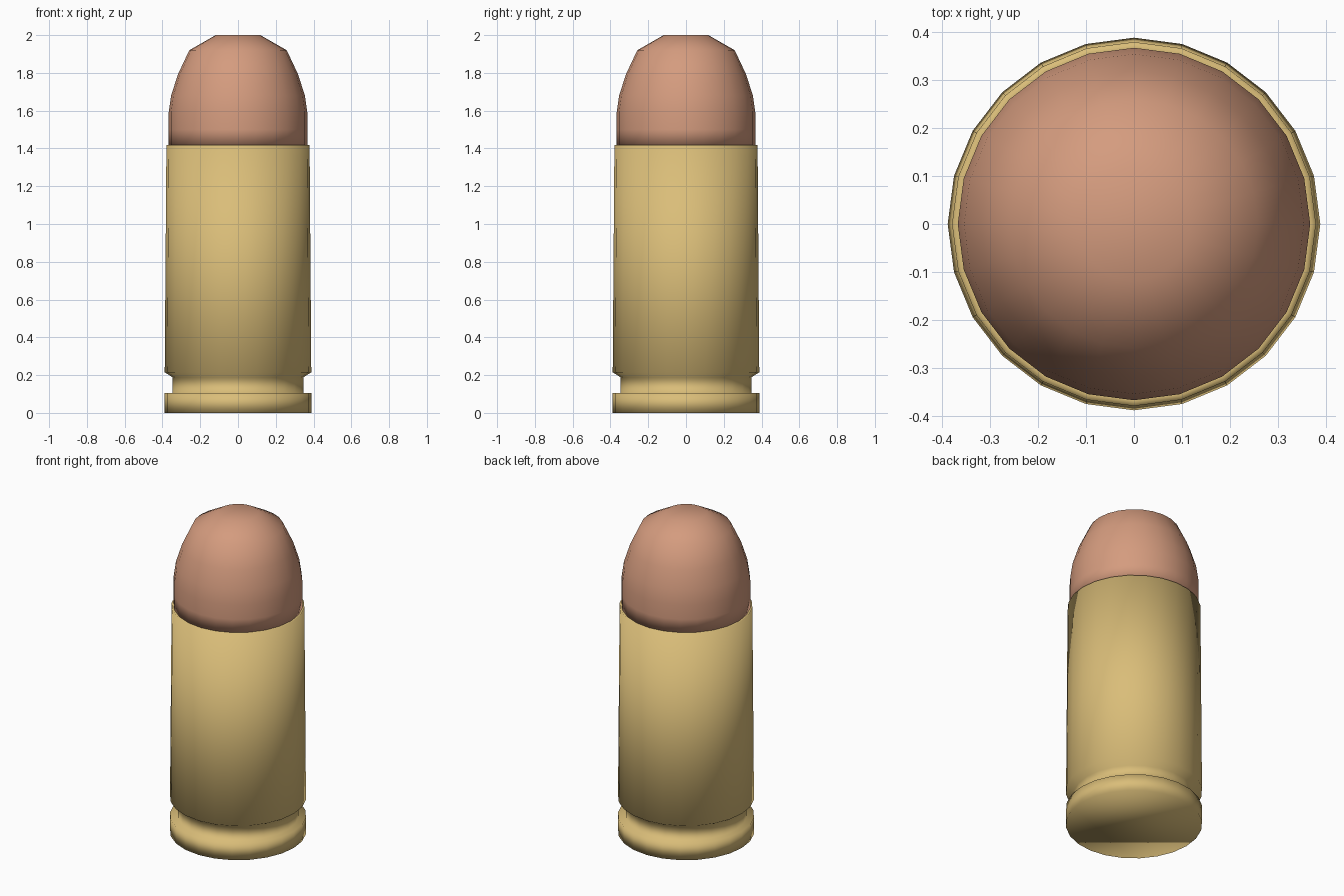
import bpy, bmesh, math

SIDES = 24

cube = bpy.data.objects.get("Cube")
if cube:
    bpy.data.objects.remove(cube, do_unlink=True)


def make_material(name, color):
    mat = bpy.data.materials.new(name)
    mat.use_nodes = True
    mat.diffuse_color = color
    bsdf = next(n for n in mat.node_tree.nodes if n.type == "BSDF_PRINCIPLED")
    bsdf.inputs["Base Color"].default_value = color
    return mat


def lathe(name, profile, mat, cap_start=False, cap_end=False):
    """Turn a (radius, height) profile, listed upwards, around the z axis."""
    bm = bmesh.new()
    rings = []
    for r, z in profile:
        angles = [2 * math.pi * i / SIDES for i in range(SIDES)]
        rings.append([bm.verts.new((r * math.cos(a), r * math.sin(a), z)) for a in angles])
    for low, high in zip(rings, rings[1:]):
        for i in range(SIDES):
            j = (i + 1) % SIDES
            bm.faces.new((low[i], low[j], high[j], high[i]))
    if cap_start:
        bm.faces.new(rings[0][::-1])
    if cap_end:
        bm.faces.new(rings[-1])
    for face in bm.faces:
        face.smooth = True
    mesh = bpy.data.meshes.new(name)
    bm.to_mesh(mesh)
    bm.free()
    mesh.materials.append(mat)
    obj = bpy.data.objects.new(name, mesh)
    bpy.context.collection.objects.link(obj)
    return obj


brass = make_material("brass", (0.70, 0.51, 0.19, 1))
copper = make_material("copper", (0.66, 0.33, 0.21, 1))

# Casing: base rim, extractor groove, tapered wall and thin mouth
lathe("casing", [(0.388, 0), (0.388, 0.105), (0.346, 0.105), (0.346, 0.188),
                 (0.388, 0.215), (0.379, 1.418), (0.367, 1.418)],
      brass, cap_start=True)

# Rounded tip with a small flat nose, seated in the casing mouth
lathe("tip", [(0.367, 1.416), (0.367, 1.5), (0.367, 1.59), (0.354, 1.68),
              (0.319, 1.79), (0.258, 1.92), (0.118, 2.0)],
      copper, cap_start=True, cap_end=True)
